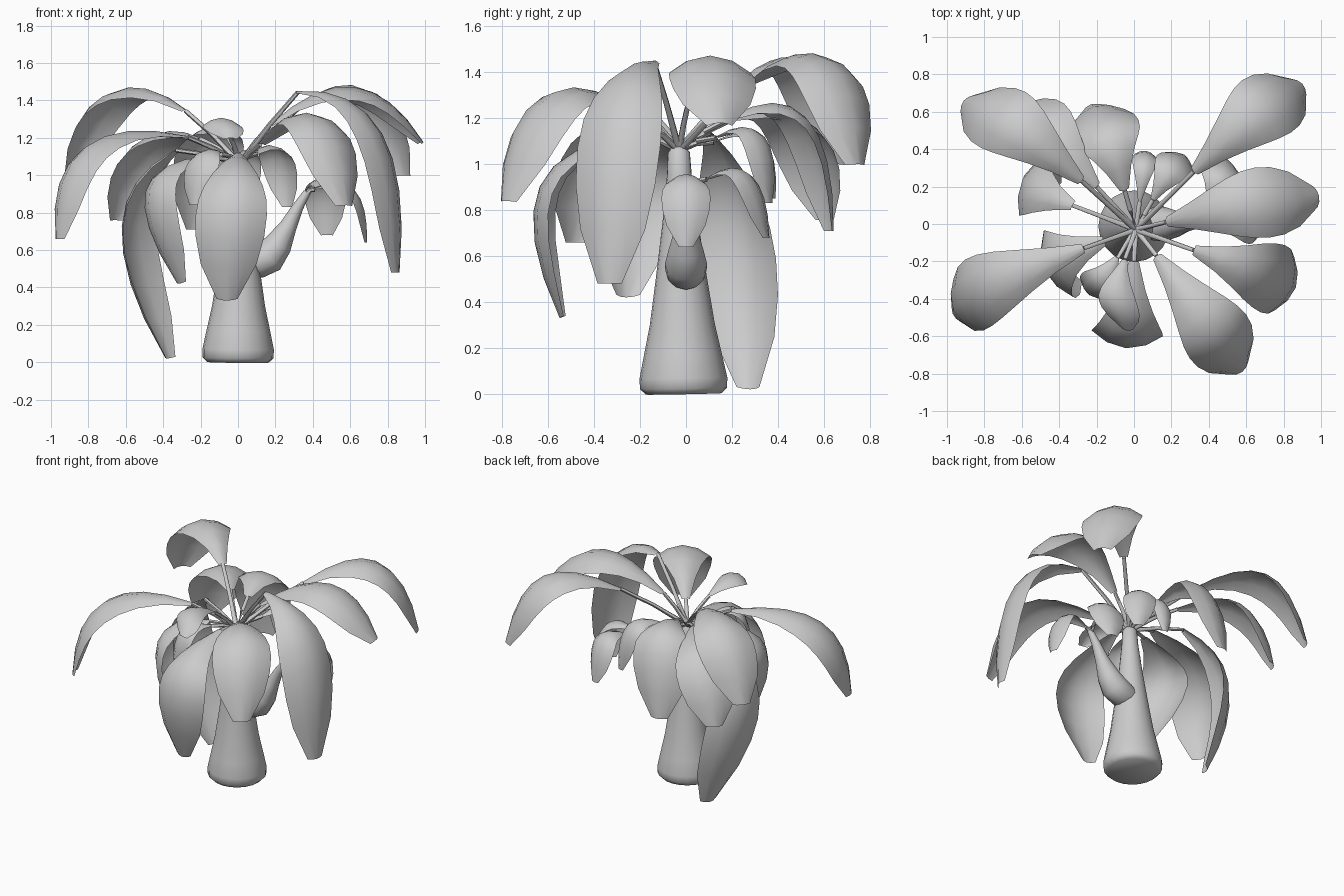
import bpy, math
from mathutils import Vector

if "Cube" in bpy.data.objects:
    bpy.data.objects.remove(bpy.data.objects["Cube"])


def mesh_object(name, verts, faces, angle=60):
    me = bpy.data.meshes.new(name)
    me.from_pydata(verts, [], faces)
    ob = bpy.data.objects.new(name, me)
    bpy.context.collection.objects.link(ob)
    bpy.ops.object.select_all(action='DESELECT')
    ob.select_set(True)
    bpy.context.view_layer.objects.active = ob
    bpy.ops.object.shade_smooth_by_angle(angle=math.radians(angle))
    return ob


def tube(name, rings, sides):
    # capped tube through (centre, radius) rings
    verts, faces = [], []
    n = len(rings)
    for i, (c, r) in enumerate(rings):
        d = (Vector(rings[min(i + 1, n - 1)][0]) - Vector(rings[max(i - 1, 0)][0])).normalized()
        ref = Vector((0, 1, 0)) if abs(d.y) < 0.8 else Vector((0, 0, 1))
        u = ref.cross(d).normalized()
        v = d.cross(u)
        for k in range(sides):
            a = 2 * math.pi * k / sides
            verts.append(Vector(c) + r * (u * math.cos(a) + v * math.sin(a)))
    for i in range(n - 1):
        for k in range(sides):
            k2 = (k + 1) % sides
            faces.append((i * sides + k, i * sides + k2, (i + 1) * sides + k2, (i + 1) * sides + k))
    faces.append(tuple(reversed(range(sides))))
    faces.append(tuple(range((n - 1) * sides, n * sides)))
    return mesh_object(name, verts, faces)


# half-width of the blade at even steps along its length
OUTLINE = (.14, .38, .63, .84, .97, 1.02, .98, .8, .3)
COLUMNS = (-1, -.55, 0, .55, 1)


def leaf(name, root, width, base, tip, reach, lift):
    # drooping blade: a curve leaves the root outward by reach, aims at height lift, ends at tip
    root, base, tip = Vector(root), Vector(base), Vector(tip)
    out = base - root
    out.z = 0
    ctrl = base + out.normalized() * reach
    ctrl.z = lift

    def curve(t):
        return base * (1 - t) ** 2 + ctrl * 2 * t * (1 - t) + tip * t * t

    head = curve(.5) - base
    side = Vector((-head.y, head.x, 0)).normalized()
    verts, faces = [], []
    rows, m = len(OUTLINE), len(COLUMNS)
    for i, w in enumerate(OUTLINE):
        t = i / (rows - 1)
        tan = (curve(min(t + .03, 1)) - curve(max(t - .03, 0))).normalized()
        nor = tan.cross(side).normalized()
        hw = w * width / 2
        for s in COLUMNS:
            verts.append(curve(t) + side * s * hw - nor * hw * .42 * s * s)
    for i in range(rows - 1):
        for j in range(m - 1):
            a = i * m + j
            faces.append((a, a + m, a + m + 1, a + 1))
    mesh_object(name, verts, faces, 70)
    # stalk to the blade
    mid = root.lerp(base, .5) + Vector((0, 0, .01))
    tube(name + "_stalk", [(root, .016), (mid, .013), (base - Vector((0, 0, .006)), .012)], 6)


# trunk
TRUNK = [(0, .165), (.025, .19), (.07, .191), (.17, .17), (.3, .142), (.5, .112),
         (.75, .077), (.95, .054), (1.05, .048), (1.08, .025)]
tube("trunk", [((.01 * z, -.01 - .02 * z, z), r) for z, r in TRUNK], 20)

# side branch
BRANCH = [(.04, .53, .07), (.11, .54, .09), (.165, .565, .092), (.215, .63, .075),
          (.27, .73, .046), (.32, .83, .03), (.37, .91, .02)]
tube("side_branch", [((x, 0, z), r) for x, z, r in BRANCH], 12)

CROWN = (.01, -.03, 1.06)
TWIG = (.36, 0, .89)

# large leaves: base, tip, reach, lift
LARGE = [
    ((.32, .28, 1.36), (.9, .75, 1.0), .62, 1.73),
    ((.17, .01, 1.27), (.99, .15, 1.18), .5, 1.72),
    ((.32, -.14, 1.45), (.86, -.34, .48), .64, 1.5),
    ((.12, -.17, 1.17), (.58, -.79, .84), .63, 1.62),
    ((-.27, -.13, 1.21), (-.97, -.48, .66), .78, 1.37),
    ((-.28, .23, 1.35), (-.91, .66, 1.0), .62, 1.71),
    ((0, -.2, 1.12), (-.06, -.55, .33), .7, 1.08),
    ((-.2, .2, 1.2), (-.66, .62, .76), .55, 1.37),
    ((-.05, .18, 1.2), (-.23, .64, .71), .46, 1.46),
    ((-.16, -.09, 1.1), (-.32, -.26, .42), .58, 1.08),
    ((-.33, .1, 1.14), (-.38, .28, .02), .54, .88),
]
for i, shape in enumerate(LARGE):
    leaf(f"large_leaf_{i + 1}", CROWN, .375, *shape)

# small crown leaves
SMALL = [
    ((-.05, -.19, 1.23), (-.04, -.57, 1.2), .24, 1.4),
    ((-.09, -.18, 1.12), (-.24, -.38, .84), .26, 1.22),
    ((.03, .12, 1.1), (.06, .39, .85), .3, 1.24),
    ((.1, .13, 1.12), (.27, .37, .83), .3, 1.28),
]
for i, shape in enumerate(SMALL):
    leaf(f"small_leaf_{i + 1}", CROWN, .13 if i == 2 else .21, *shape)

# leaves on the side branch
leaf("branch_leaf_right", TWIG, .21, (.41, 0, .93), (.69, 0, .64), .29, 1.05)
leaf("branch_leaf_back", TWIG, .23, (.4, .09, .94), (.48, .36, .68), .26, 1.1)
